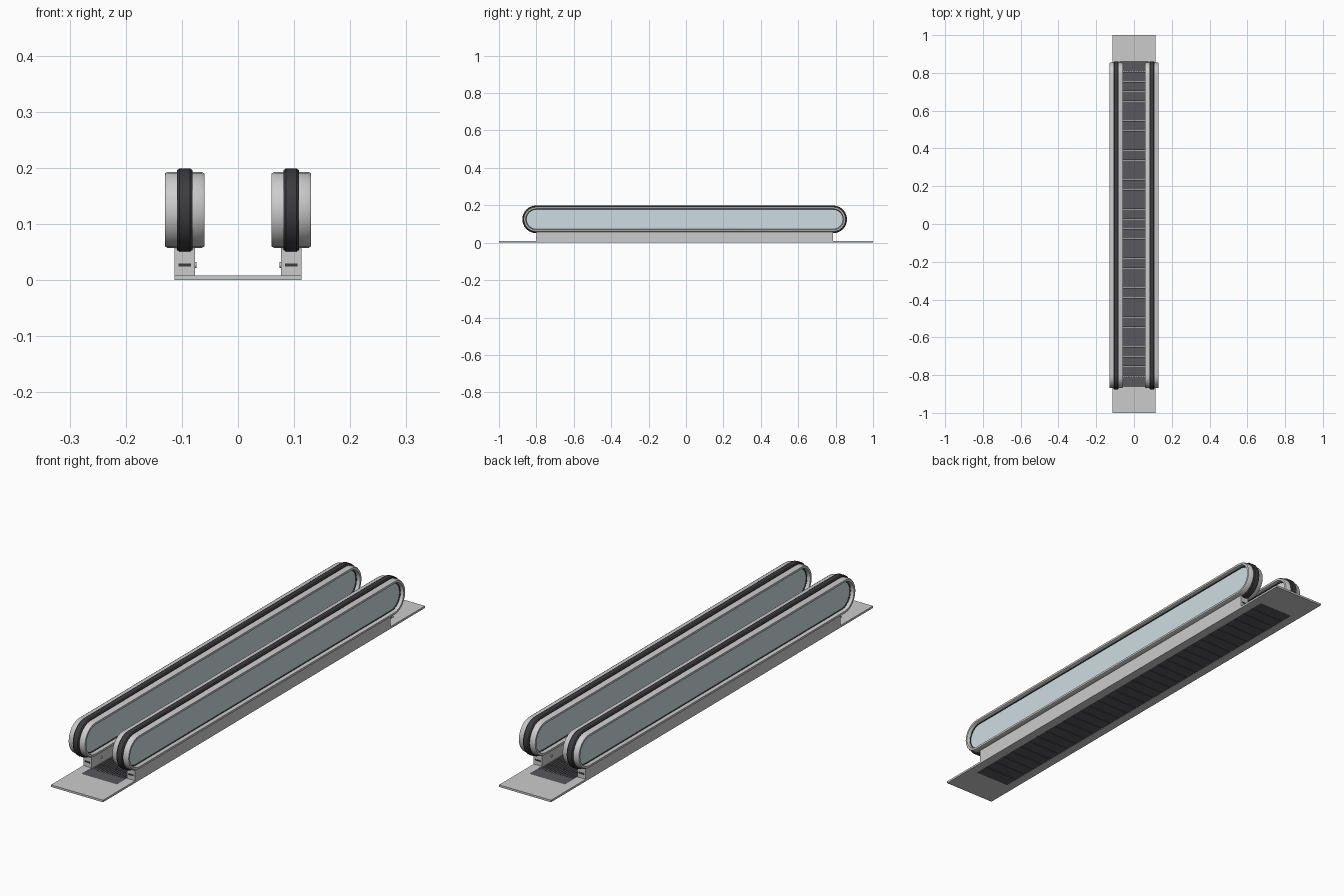
import bpy, bmesh, math
from mathutils import Matrix, Vector

if "Cube" in bpy.data.objects:
    bpy.data.objects.remove(bpy.data.objects["Cube"])

CX = 0.095      # balustrade centre line
CY = -0.007     # the balustrades sit slightly forward
CZ = 0.125      # centre height of the rounded ends
STRAIGHT = 0.794


def material(name, rgb):
    m = bpy.data.materials.new(name)
    m.diffuse_color = (*rgb, 1)
    m.use_nodes = True
    m.node_tree.nodes["Principled BSDF"].inputs["Base Color"].default_value = m.diffuse_color
    return m


RUBBER = material("black_rubber", (0.045, 0.045, 0.05))
TREAD = material("dark_tread", (0.1, 0.1, 0.11))
GLASS = material("pale_glass", (0.62, 0.72, 0.75))


def finish(name, bm, mat=None, mirror=False, mirror_y=False):
    bmesh.ops.recalc_face_normals(bm, faces=bm.faces)
    me = bpy.data.meshes.new(name)
    bm.to_mesh(me)
    bm.free()
    ob = bpy.data.objects.new(name, me)
    bpy.context.collection.objects.link(ob)
    if mat:
        me.materials.append(mat)
    if mirror or mirror_y:
        mod = ob.modifiers.new("mirror", 'MIRROR')
        mod.use_axis = (mirror, mirror_y, False)
        mod.use_mirror_merge = False
    return ob


def add_box(bm, x, y, z):
    size = Vector((x[1] - x[0], y[1] - y[0], z[1] - z[0]))
    mid = Vector((sum(x) / 2, sum(y) / 2, sum(z) / 2))
    bmesh.ops.create_cube(bm, size=1, matrix=Matrix.Translation(mid) @ Matrix.Diagonal((*size, 1)))


def box(name, x, y, z, **kw):
    bm = bmesh.new()
    add_box(bm, x, y, z)
    return finish(name, bm, **kw)


def stadium(r, steps=12):
    """Long oval in the y-z plane, starting at bottom front and going over the top."""
    pts = []
    for side, start in ((-1, 1.5 * math.pi), (1, 0.5 * math.pi)):
        for i in range(steps + 1):
            a = start - math.pi * i / steps
            pts.append((CY + side * STRAIGHT + r * math.cos(a), CZ + r * math.sin(a)))
    return pts


def sweep(name, profile, mat=None, closed=True):
    """Carry a (radius, x offset) cross-section round the long oval."""
    bm = bmesh.new()
    lines = []
    for r, x in profile:
        pts = stadium(r)
        if not closed:
            pts = [(pts[0][0] + 0.03, pts[0][1])] + pts + [(pts[-1][0] - 0.03, pts[-1][1])]
        lines.append([bm.verts.new((CX + x, y, z)) for y, z in pts])
    n, m = len(lines[0]), len(lines)
    for j in range(m):
        a, b = lines[j], lines[(j + 1) % m]
        for i in range(n if closed else n - 1):
            k = (i + 1) % n
            bm.faces.new((a[i], a[k], b[k], b[i]))
    if not closed:
        bm.faces.new([l[0] for l in lines])
        bm.faces.new([l[-1] for l in lines])
    return finish(name, bm, mat, mirror=True)


def symmetric(half):
    return half + [(r, -x) for r, x in reversed(half)]


# Floor frame: landing plates at both ends and narrow strips at the sides
box("landing_plate", (-0.113, 0.113), (0.862, 1.0), (0, 0.008), mirror_y=True)
box("floor_side_strip", (0.077, 0.113), (-0.862, 0.862), (0, 0.008), mirror=True)

# Moving pallets with lengthwise ribs
PITCH, COUNT = 0.052, 31
bm = bmesh.new()
y0 = -PITCH * COUNT / 2
add_box(bm, (-0.0765, 0.0765), (y0 + 0.001, y0 + PITCH - 0.001), (0.0005, 0.004))
for i in range(17):
    x = -0.072 + i * 0.009
    add_box(bm, (x - 0.003, x + 0.003), (y0 + 0.001, y0 + PITCH - 0.001), (0.004, 0.006))
pallets = finish("pallets", bm, TREAD)
arr = pallets.modifiers.new("repeat", 'ARRAY')
arr.count = COUNT
arr.use_relative_offset = False
arr.use_constant_offset = True
arr.constant_offset_displace = (0, PITCH, 0)

# Comb plates with teeth where the pallets meet the landings
bm = bmesh.new()
add_box(bm, (-0.077, 0.077), (0.807, 0.862), (0.0, 0.007))
for i in range(16):
    x = -0.0675 + i * 0.009
    add_box(bm, (x - 0.0014, x + 0.0014), (0.795, 0.808), (0.004, 0.0068))
finish("comb_plate", bm, TREAD, mirror_y=True)

# Skirt walls
box("skirt", (0.077, 0.113), (-0.8, 0.785), (0.0, 0.072), mirror=True)

# Dark slots on the skirt ends
for label, y in (("front", (-0.802, -0.79)), ("rear", (0.78, 0.787))):
    box(label + "_skirt_slot", (0.084, 0.106), y, (0.0245, 0.0295), mat=RUBBER, mirror=True)

# Round buttons on the inner skirt faces
for label, y in (("front", -0.74), ("rear", 0.725)):
    bm = bmesh.new()
    bmesh.ops.create_cone(bm, cap_ends=True, segments=16, radius1=0.006, radius2=0.005, depth=0.006,
                          matrix=Matrix.Translation((0.077, y, 0.027)) @ Matrix.Rotation(-math.pi / 2, 4, 'Y'))
    finish(label + "_skirt_button", bm, mirror=True)

# Balustrade frame, dark gasket and handrail
sweep("balustrade_frame", symmetric([(0.068, 0.03), (0.065, 0.0355), (0.057, 0.0355), (0.053, 0.028)]))
sweep("glass_gasket", symmetric([(0.0545, 0.024), (0.0515, 0.024)]), RUBBER)
rail = sweep("handrail", symmetric([(0.066, 0.0135), (0.071, 0.0135), (0.074, 0.0095)]), RUBBER, closed=False)

# Glass panel filling the frame
bm = bmesh.new()
outline = stadium(0.054)
face = bm.faces.new([bm.verts.new((CX - 0.02, y, z)) for y, z in outline])
ext = bmesh.ops.extrude_face_region(bm, geom=[face])
bmesh.ops.translate(bm, vec=(0.04, 0, 0), verts=[v for v in ext["geom"] if isinstance(v, bmesh.types.BMVert)])
finish("glass_panel", bm, GLASS, mirror=True)

# Smooth the rounded parts while keeping their edges crisp
for ob in bpy.context.collection.objects:
    ob.select_set(ob.name in {"handrail", "balustrade_frame", "glass_gasket", "glass_panel"})
bpy.context.view_layer.objects.active = rail
bpy.ops.object.shade_smooth_by_angle(angle=math.radians(30))
